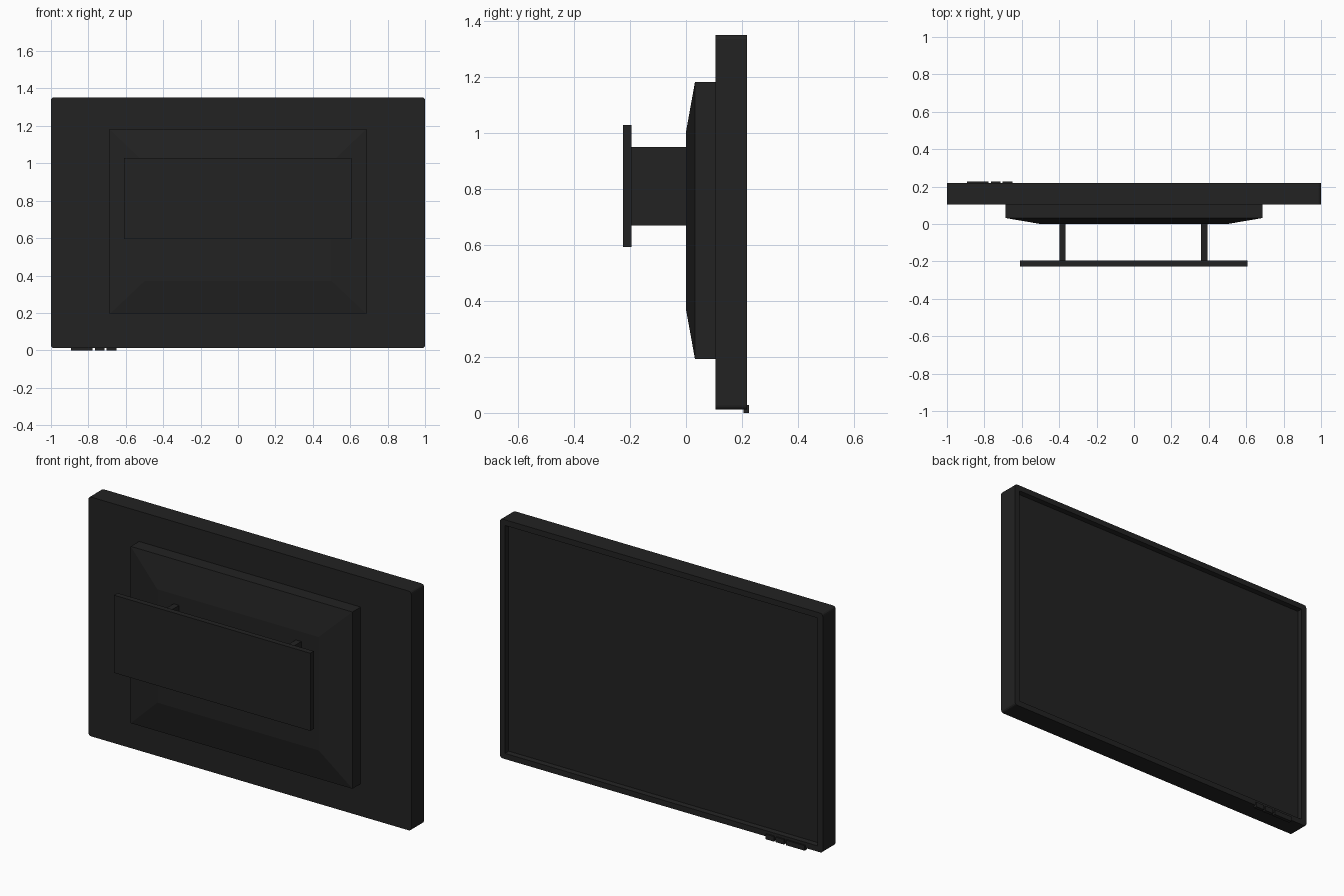
import bpy, bmesh

if "Cube" in bpy.data.objects:
    bpy.data.objects.remove(bpy.data.objects["Cube"])

mat = bpy.data.materials.new("charcoal plastic")
mat.diffuse_color = (0.016, 0.016, 0.016, 1)
mat.use_nodes = True
mat.node_tree.nodes["Principled BSDF"].inputs["Base Color"].default_value = mat.diffuse_color


def finish(name, bm):
    bmesh.ops.recalc_face_normals(bm, faces=bm.faces)
    me = bpy.data.meshes.new(name)
    bm.to_mesh(me)
    bm.free()
    me.materials.append(mat)
    ob = bpy.data.objects.new(name, me)
    bpy.context.collection.objects.link(ob)
    return ob


def box_bm(x, y, z):
    bm = bmesh.new()
    bmesh.ops.create_cube(bm, size=1)
    for v in bm.verts:
        v.co = [r[0] if c < 0 else r[1] for c, r in zip(v.co, (x, y, z))]
    return bm


# display panel: rounded outer corners, recessed screen on the +y side
bm = box_bm((-1, 1), (0.105, 0.218), (0.012, 1.352))
screen = [f for f in bm.faces if f.normal.y > 0.9]
bmesh.ops.inset_region(bm, faces=screen, thickness=0.045)
bmesh.ops.inset_region(bm, faces=screen, thickness=0.004, depth=-0.028)
corners = [e for e in bm.edges
           if all(abs(v.co.x) > 0.99 for v in e.verts)
           and abs(e.verts[0].co.y - e.verts[1].co.y) > 0.05]
bmesh.ops.bevel(bm, geom=corners, offset=0.015, segments=3, profile=0.5, affect='EDGES')
finish("display_panel", bm)

# rear housing: box whose back face tapers inwards
bm = box_bm((-0.687, 0.687), (0.032, 0.105), (0.193, 1.183))
back = [f for f in bm.faces if f.normal.y < -0.9]
new = bmesh.ops.extrude_face_region(bm, geom=back)
bmesh.ops.delete(bm, geom=back, context='FACES_ONLY')
for v in [g for g in new["geom"] if isinstance(g, bmesh.types.BMVert)]:
    v.co = (0.5 if v.co.x > 0 else -0.5, 0.0, 1.005 if v.co.z > 0.7 else 0.37)
finish("rear_housing", bm)

# wall mount: plate and two arms
finish("wall_plate", box_bm((-0.61, 0.606), (-0.226, -0.195), (0.594, 1.029)))
for name, x in (("left_arm", -0.382), ("right_arm", 0.375)):
    finish(name, box_bm((x - 0.017, x + 0.017), (-0.197, 0.003), (0.67, 0.951)))

# control buttons under the screen edge
for i, (a, b) in enumerate(((-0.893, -0.777), (-0.765, -0.714), (-0.702, -0.65))):
    finish(f"button_{i + 1}", box_bm((a, b), (0.206, 0.226), (0.0, 0.028)))
